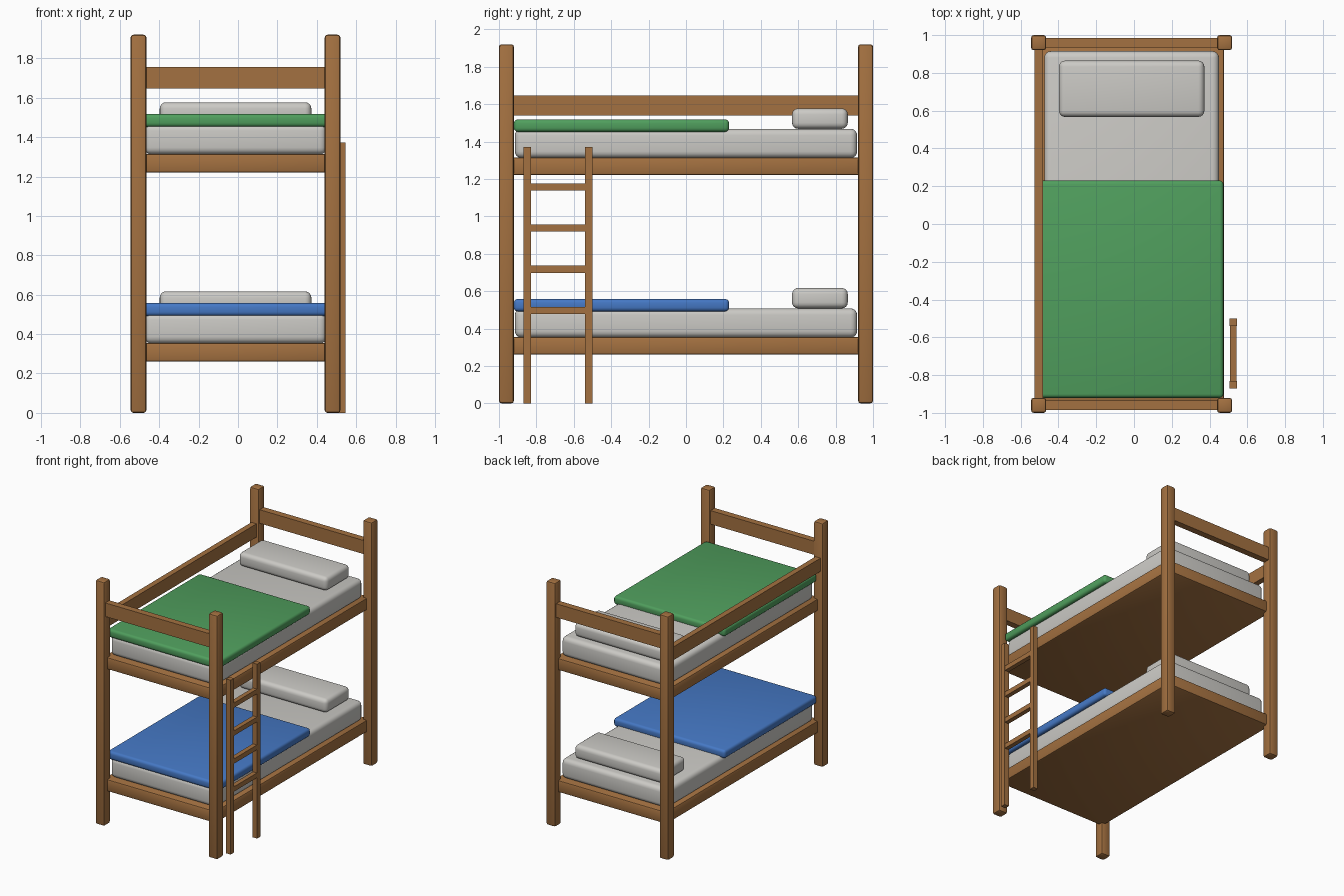
import bpy
import math

cube = bpy.data.objects.get("Cube")
if cube:
    bpy.data.objects.remove(cube, do_unlink=True)


def material(name, r, g, b):
    mat = bpy.data.materials.new(name)
    mat.use_nodes = True
    mat.diffuse_color = (r, g, b, 1)
    mat.node_tree.nodes["Principled BSDF"].inputs["Base Color"].default_value = (r, g, b, 1)
    return mat


wood = material("warm wood", 0.37, 0.165, 0.052)
linen = material("off white linen", 0.60, 0.59, 0.56)
blue = material("blue cloth", 0.06, 0.19, 0.56)
green = material("green cloth", 0.08, 0.345, 0.11)


def box(name, x, y, z, mat, bevel=0, segments=3):
    """Box spanning the (low, high) ranges x, y and z, with optional rounded edges."""
    spans = (x, y, z)
    bpy.ops.mesh.primitive_cube_add(size=1, location=[(a + b) / 2 for a, b in spans])
    ob = bpy.context.object
    ob.name = name
    ob.scale = [b - a for a, b in spans]
    bpy.ops.object.transform_apply(location=False, rotation=False, scale=True)
    ob.data.materials.append(mat)
    if bevel:
        mod = ob.modifiers.new("rounded edges", "BEVEL")
        mod.width = bevel
        mod.segments = segments
        bpy.ops.object.modifier_apply(modifier=mod.name)
        bpy.ops.object.shade_smooth_by_angle(angle=math.radians(35))
    return ob


def around(centre, half):
    return (centre - half, centre + half)


# The bed sits slightly right of centre because of the ladder on the left side
mid = -0.0125
post_x, post_y = 0.4925, 0.96

# Corner posts
for side, sx in (("right", -1), ("left", 1)):
    for end, sy in (("front", -1), ("back", 1)):
        box(f"{end}_{side}_post", around(mid + sx * post_x, 0.04),
            around(sy * post_y, 0.04), (0, 1.92), wood, 0.014, 2)

# Two bunks: base, mattress, blanket, pillow
for level, base, cloth in (("lower", 0.26, blue), ("upper", 1.22, green)):
    box(f"{level}_base", around(mid, 0.489), around(0, post_y),
        (base, base + 0.095), wood, 0.012, 2)
    box(f"{level}_mattress", around(mid, 0.4625), around(0, 0.915),
        (base + 0.092, base + 0.248), linen, 0.035, 4)
    box(f"{level}_blanket", around(mid, 0.486), (-0.92, 0.23),
        (base + 0.232, base + 0.298), cloth, 0.02)
    box(f"{level}_pillow", around(mid, 0.385), (0.567, 0.865),
        (base + 0.248, base + 0.357), linen, 0.032, 4)

# End rails and the guard rail on the side away from the ladder
for end, sy in (("front", -1), ("back", 1)):
    box(f"{end}_end_rail", around(mid, post_x), around(sy * post_y, 0.026),
        (1.648, 1.755), wood)
box("guard_rail", around(mid - post_x, 0.022), around(0, post_y), (1.54, 1.645), wood)

# Ladder
for name, y in (("front", -0.85), ("back", -0.52)):
    box(f"{name}_ladder_rail", (0.505, 0.545), around(y, 0.02), (0, 1.372), wood)
for i in range(4):
    box(f"ladder_rung_{i + 1}", (0.507, 0.543), (-0.84, -0.53),
        around(0.497 + 0.22 * i, 0.019), wood)
